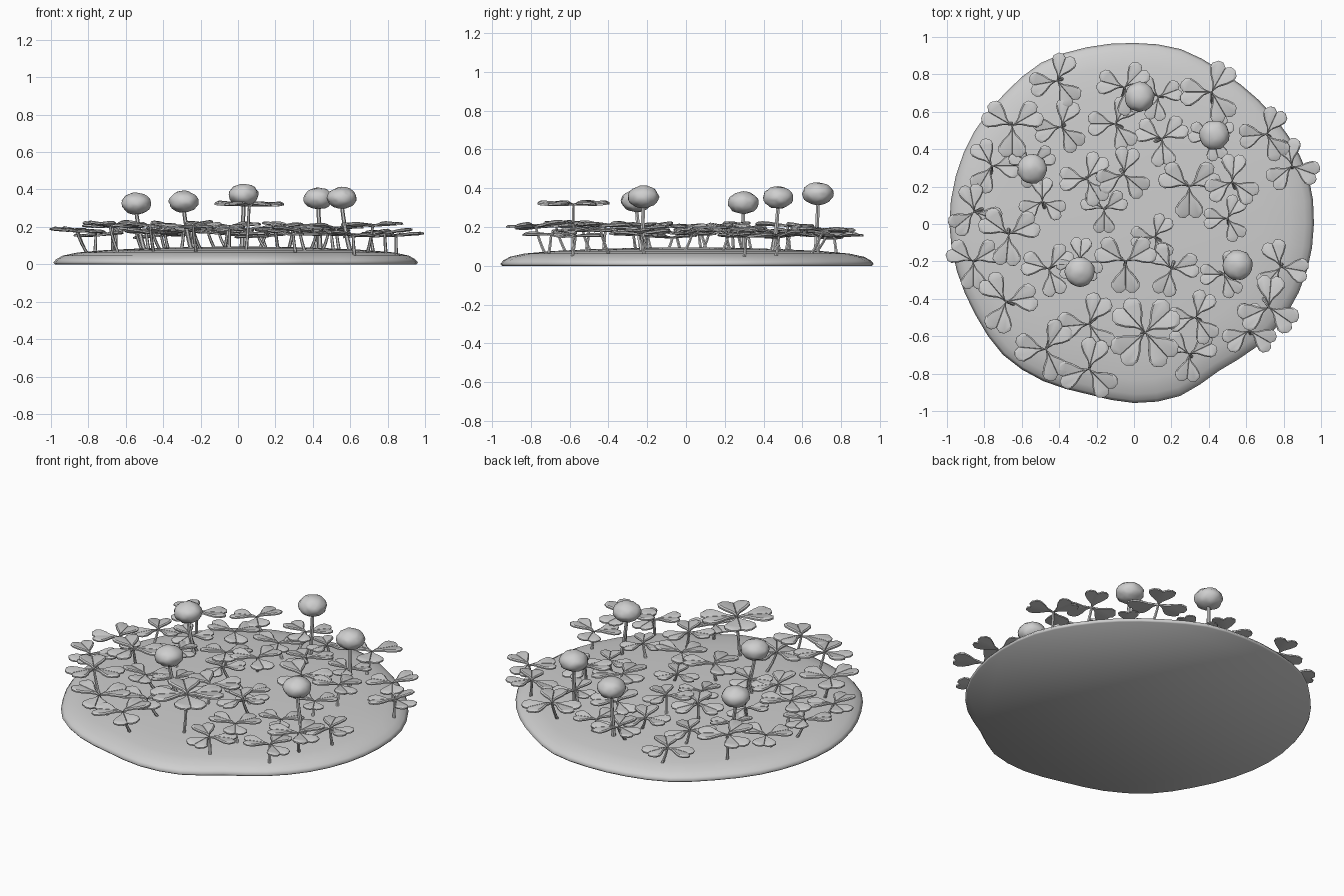
import bpy, bmesh, math, random
from mathutils import Vector, Matrix, Euler

if "Cube" in bpy.data.objects:
    bpy.data.objects.remove(bpy.data.objects["Cube"])

random.seed(4)
grey = bpy.data.materials.new("mid_grey")
grey.diffuse_color = (0.62, 0.62, 0.62, 1)
grey.use_nodes = True
grey.node_tree.nodes["Principled BSDF"].inputs["Base Color"].default_value = grey.diffuse_color


def finish(bm, name, sharp):
    """Turn a bmesh into a smooth-shaded object with sharp edges above an angle."""
    bmesh.ops.remove_doubles(bm, verts=bm.verts, dist=0.0002)
    bmesh.ops.recalc_face_normals(bm, faces=bm.faces)
    mesh = bpy.data.meshes.new(name)
    bm.to_mesh(mesh)
    bm.free()
    for p in mesh.polygons:
        p.use_smooth = True
    if sharp < 180:
        mesh.set_sharp_from_angle(angle=math.radians(sharp))
    mesh.materials.append(grey)
    obj = bpy.data.objects.new(name, mesh)
    bpy.context.collection.objects.link(obj)
    return obj


def bridge(bm, a, b, closed=True):
    n = len(a)
    for i in range(n if closed else n - 1):
        j = (i + 1) % n
        bm.faces.new((a[i], a[j], b[j], b[i]))


# Mound: irregular outline, radius every 15 degrees, and a low domed profile
RADII = [.962, .967, .95, .94, .942, .968, .968, .978, .995, .982, .987, .987,
         .987, .98, .977, .99, .97, .943, .957, .952, .907, .928, .948, .958]
PROFILE = [(.992, 0), (1, .01), (.985, .027), (.95, .046), (.87, .063),
           (.72, .076), (.5, .086), (.25, .093), (0, .095)]


def ground(x, y):
    t = math.hypot(x, y) / 0.96
    for (r0, z0), (r1, z1) in zip(PROFILE[1:], PROFILE[2:]):
        if r1 <= t <= r0:
            return z1 + (z0 - z1) * (t - r1) / (r0 - r1)
    return 0.012


def outline():
    """Round the outline by adding a smooth point halfway between neighbours."""
    pts = [Vector((r * math.cos(math.radians(15 * i)), r * math.sin(math.radians(15 * i))))
           for i, r in enumerate(RADII)]
    out = []
    for i in range(24):
        a, b, c, d = (pts[(i + k) % 24] for k in (-1, 0, 1, 2))
        out += [b, (b + c) * .5625 - (a + d) * .0625]
    return out


bm = bmesh.new()
rings = [[bm.verts.new((s * p.x, s * p.y, z)) for p in outline()] for s, z in PROFILE[:-1]]
for a, b in zip(rings, rings[1:]):
    bridge(bm, a, b)
apex = bm.verts.new((0, 0, PROFILE[-1][1]))
for i in range(48):
    bm.faces.new((rings[-1][i], rings[-1][(i + 1) % 48], apex))
bm.faces.new(rings[0][::-1])
finish(bm, "mound", 180)


# Curved stem: tube swept from the ground to a head position
def stem(name, foot, head, radius):
    foot, head = Vector(foot), Vector(head)
    bend = Vector((foot.x * .3 + head.x * .7, foot.y * .3 + head.y * .7, (foot.z + head.z) / 2))
    bm = bmesh.new()
    rings = []
    for k in range(5):
        t = k / 4
        p = foot * (1 - t) ** 2 + bend * 2 * t * (1 - t) + head * t * t
        r = radius * (1.2 - .3 * t)
        rings.append([bm.verts.new(p + Vector((r * math.cos(a), r * math.sin(a), 0)))
                      for a in (math.tau * i / 6 for i in range(6))])
    for a, b in zip(rings, rings[1:]):
        bridge(bm, a, b)
    bm.faces.new(rings[0][::-1])
    bm.faces.new(rings[-1])
    finish(bm, name, 50)


# Heart-shaped leaflet: half outline, mirrored about its midrib
HALF = [(0, 0), (.24, .10), (.46, .31), (.66, .44), (.83, .44), (.98, .30), (1, .14), (.89, 0)]


def leaflet(bm, length, matrix):
    for s in (1, -1):
        def ring(inset, z):
            return [bm.verts.new(matrix @ Vector((
                length * (u + (.64 - u) * inset),
                length * s * (v + (.19 - v) * inset * (1 if v else .25)),
                length * (z + .1 * v)))) for u, v in HALF]
        bottom, rim, top = ring(0, 0), ring(0, .05), ring(.2, .085)
        bridge(bm, bottom, rim, closed=False)
        bridge(bm, rim, top)
        bm.faces.new(top)
        bm.faces.new(bottom[::-1])


def clover(name, x, y, z, angle, length, count=3, lean=.09):
    tilt = Euler((random.uniform(-lean, lean), random.uniform(-lean, lean), 0)).to_matrix().to_4x4()
    bm = bmesh.new()
    for k in range(count):
        turn = Matrix.Rotation(math.radians(angle + 360 * k / count), 4, 'Z')
        rise = Matrix.Rotation(random.uniform(-.06, .03), 4, 'Y')
        leaflet(bm, length, Matrix.Translation((x, y, z)) @ tilt @ turn @ rise)
    finish(bm, name + "_leaves", 35)
    fx, fy = x * .97 + random.uniform(-.04, .04), y * .97 + random.uniform(-.04, .04)
    stem(name + "_stem", (fx, fy, ground(fx, fy) - .01), (x, y, z + .004), .008)


# Clover patches by size: x, y, direction of one leaflet
SMALL = [(.13, .68, 20), (.42, .465, 45), (-.545, .32, 30), (-.49, .12, 90), (-.16, .08, 30),
         (.5, .03, 60), (.11, -.07, 60), (.48, -.27, 60), (-.29, -.2, 85)]
MEDIUM = [(-.41, .765, 70), (-.39, .52, 70), (-.05, .73, 45), (-.1, .535, 60), (.15, .455, 35),
          (.71, .48, 65), (.845, .31, 100), (-.76, .31, 0), (-.855, .065, 100), (-.25, .24, 60),
          (-.055, .265, 80), (.525, .225, 85), (.2, -.24, 10), (-.455, -.24, 45),
          (-.86, -.2, 30), (.785, -.23, 110), (.615, -.57, 90), (.33, -.5, 65), (.295, -.695, 25)]
LARGE = [(-.65, .525, 30), (.415, .705, 60), (-.67, -.055, 25), (.295, .2, 30), (-.045, -.2, 30),
         (-.685, -.415, 10), (.72, -.445, 85), (-.24, -.535, 65), (-.47, -.67, 55),
         (-.24, -.775, 75)]
for label, group, length, height in (("small", SMALL, .128, .155), ("medium", MEDIUM, .148, .172),
                                     ("large", LARGE, .168, .198)):
    for i, (x, y, angle) in enumerate(group):
        z = height + random.uniform(-.015, .018) - .1 * max(0, math.hypot(x, y) - .72)
        clover(f"{label}_clover_{i + 1}", x, y, z, angle, length)

# Tall four-leaf clover
clover("four_leaf_clover", .06, -.58, .31, 42, .2, 4, .03)

# Flower heads: flattened bumpy balls on leaning stems, with the foot x and y
FLOWERS = [(.03, .68, .372, .02, .67), (.43, .475, .352, .44, .45), (-.545, .295, .325, -.5, .29),
           (-.29, -.255, .335, -.25, -.23), (.555, -.22, .355, .6, -.23)]
for i, (x, y, z, fx, fy) in enumerate(FLOWERS):
    bm = bmesh.new()
    bmesh.ops.create_icosphere(bm, subdivisions=3, radius=1)
    for v in bm.verts:
        v.co *= random.uniform(.95, 1.04)
        v.co = Vector((x + .08 * v.co.x, y + .08 * v.co.y, z + .058 * v.co.z))
    finish(bm, f"flower_head_{i + 1}", 180)
    stem(f"flower_stem_{i + 1}", (fx, fy, ground(fx, fy) - .01), (x, y, z - .04), .011)
